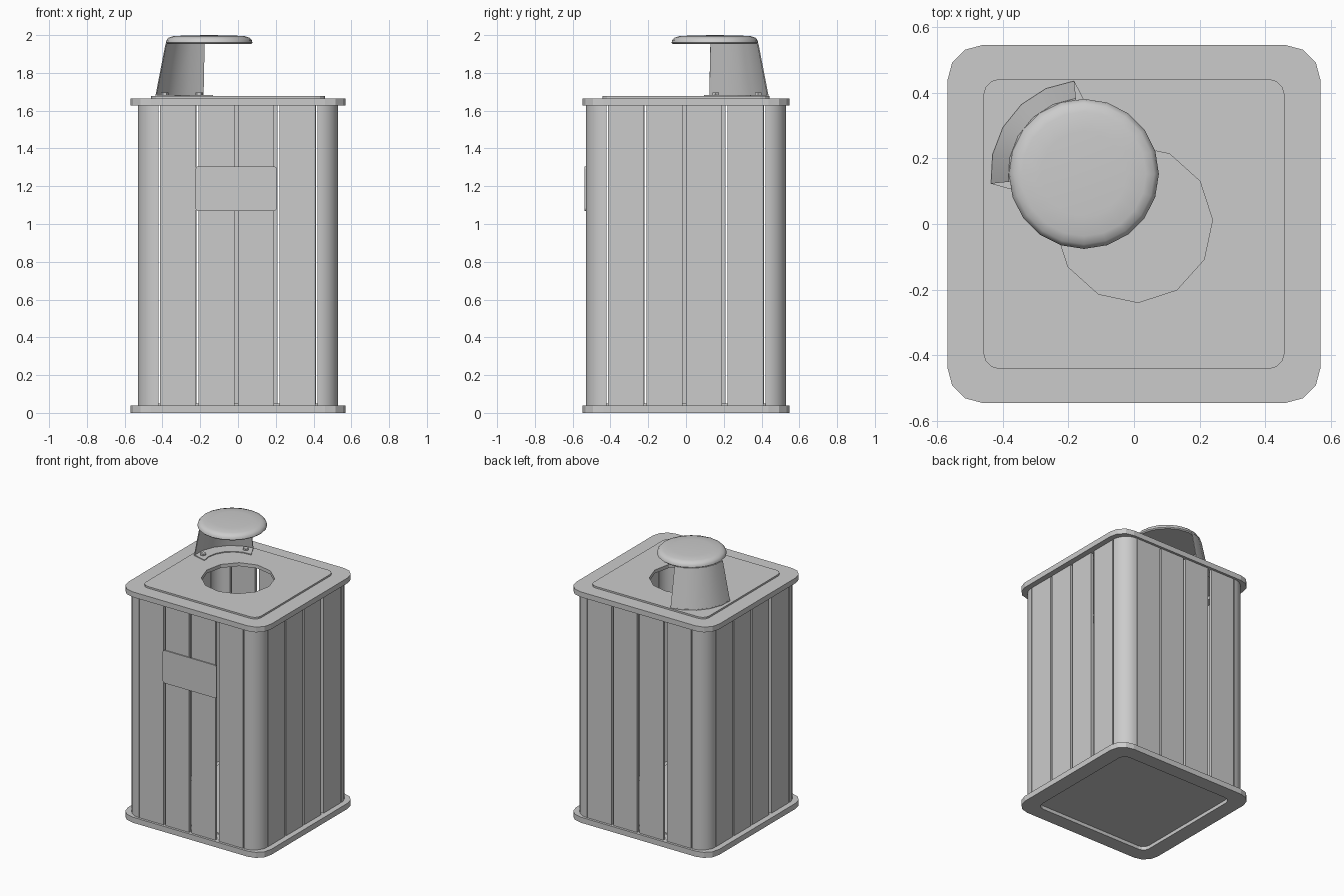
import bpy
import bmesh
from math import sin, cos, pi, radians
from mathutils import Matrix, Vector

cube = bpy.data.objects.get("Cube")
if cube:
    bpy.data.objects.remove(cube, do_unlink=True)

grey = bpy.data.materials.new("light grey")
grey.use_nodes = True
COLOUR = (0.6, 0.6, 0.6, 1)
grey.diffuse_color = COLOUR
grey.node_tree.nodes["Principled BSDF"].inputs["Base Color"].default_value = COLOUR


def finish(bm, name, smooth=False):
    bmesh.ops.recalc_face_normals(bm, faces=bm.faces)
    mesh = bpy.data.meshes.new(name)
    bm.to_mesh(mesh)
    bm.free()
    mesh.materials.append(grey)
    obj = bpy.data.objects.new(name, mesh)
    bpy.context.collection.objects.link(obj)
    if smooth:
        bpy.ops.object.select_all(action="DESELECT")
        bpy.context.view_layer.objects.active = obj
        obj.select_set(True)
        bpy.ops.object.shade_smooth_by_angle(angle=radians(40))
    return obj


def arc(cx, cy, r, a0, a1, steps):
    """Points along an arc, angles in degrees."""
    angles = [radians(a0 + (a1 - a0) * i / steps) for i in range(steps + 1)]
    return [(cx + r * cos(a), cy + r * sin(a)) for a in angles]


def rounded_rect(hx, hy, r, steps=3):
    pts = []
    for i, (sx, sy) in enumerate([(1, 1), (-1, 1), (-1, -1), (1, -1)]):
        pts += arc(sx * (hx - r), sy * (hy - r), r, 90 * i, 90 * i + 90, steps)
    return pts


def slab(name, outline, z0, z1, hole=None, matrix=None, smooth=False):
    """Extrude an outline, with an optional hole, from z0 to z1."""
    bm = bmesh.new()
    loops = [outline] + ([hole] if hole else [])
    edges = []
    for loop in loops:
        vs = [bm.verts.new((x, y, z0)) for x, y in loop]
        edges += [bm.edges.new((vs[i - 1], vs[i])) for i in range(len(vs))]
    if hole:
        bmesh.ops.triangle_fill(bm, edges=edges, use_beauty=True)
    else:
        bm.faces.new(bm.verts)
    ext = bmesh.ops.extrude_face_region(bm, geom=bm.faces[:], use_keep_orig=True)
    top = [g for g in ext["geom"] if isinstance(g, bmesh.types.BMVert)]
    bmesh.ops.translate(bm, verts=top, vec=(0, 0, z1 - z0))
    if matrix:
        bm.transform(matrix)
    return finish(bm, name, smooth)


# Base and lid: rounded frames holding inner panels
frame = rounded_rect(0.57, 0.547, 0.11)
panel = rounded_rect(0.46, 0.443, 0.05)
slab("base_frame", frame, 0, 0.04, hole=panel)
slab("floor_panel", panel, 0.025, 0.05)
slab("lid_frame", frame, 1.627, 1.665, hole=panel)
opening = arc(0, 0, 0.24, 3, 333, 11)
slab("lid_panel", panel, 1.652, 1.677, hole=opening)

# Four walls of four slats, and rounded corner posts
LOW, HIGH, OUT, THICK = 0.04, 1.63, 0.53, 0.02
post = arc(0.42, 0.42, 0.11, 0, 90, 8) + arc(0.42, 0.42, 0.11 - THICK, 90, 0, 8)
for i, side in enumerate(["front", "right", "back", "left"]):
    turn = Matrix.Rotation(i * pi / 2, 4, "Z")
    for n, x in enumerate([-0.413, -0.208, 0, 0.22]):
        strip = [(x, -OUT), (x + 0.19, -OUT), (x + 0.19, THICK - OUT), (x, THICK - OUT)]
        slab(f"{side}_slat_{n + 1}", strip, LOW, HIGH, matrix=turn)
    slab(f"{side}_corner_post", post, LOW, HIGH, matrix=turn, smooth=True)

# Blank plate on the front
upright = Matrix.Translation((-0.01, -OUT, 1.187)) @ Matrix.Rotation(pi / 2, 4, "X")
slab("front_plate", rounded_rect(0.215, 0.118, 0.015), 0, 0.008, matrix=upright)

# Rain hood: domed cap over the opening
CX, CY = -0.153, 0.153
SIDES = 20
bm = bmesh.new()
rings = []
for r, z in [(0.222, 1.953), (0.229, 1.96), (0.226, 1.973), (0.215, 1.986), (0.19, 1.994), (0.13, 1.998)]:
    rings.append([bm.verts.new((x, y, z)) for x, y in arc(CX, CY, r, 0, 360 - 360 / SIDES, SIDES - 1)])
for a, b in zip(rings, rings[1:]):
    for i in range(SIDES):
        bm.faces.new((a[i - 1], a[i], b[i], b[i - 1]))
bm.faces.new(rings[0])
tip = bm.verts.new((CX, CY, 2.0))
for i in range(SIDES):
    bm.faces.new((rings[-1][i - 1], rings[-1][i], tip))
finish(bm, "hood_cap", smooth=True)

# Curved, tapering hood support
A0, A1, STEPS = 96, 186, 5
bm = bmesh.new()
rails = []
for r, z in [(0.286, 1.678), (0.232, 1.956), (0.226, 1.956), (0.28, 1.678)]:
    rails.append([bm.verts.new((x, y, z)) for x, y in arc(CX, CY, r, A0, A1, STEPS)])
for k in range(4):
    a, b = rails[k - 1], rails[k]
    for i in range(STEPS):
        bm.faces.new((a[i], a[i + 1], b[i + 1], b[i]))
for end in (0, -1):
    bm.faces.new([rail[end] for rail in rails])
finish(bm, "hood_support", smooth=True)

# Foot flange with two bolts
flange = arc(CX, CY, 0.286, A0, A1, STEPS) + arc(CX, CY, 0.19, 198, 84, 6)
slab("hood_flange", flange, 1.677, 1.683)
for n, a in enumerate([103, 179]):
    x, y = arc(CX, CY, 0.235, a, a, 1)[0]
    slab(f"hood_bolt_{n + 1}", arc(x, y, 0.02, 0, 300, 5), 1.683, 1.695)
